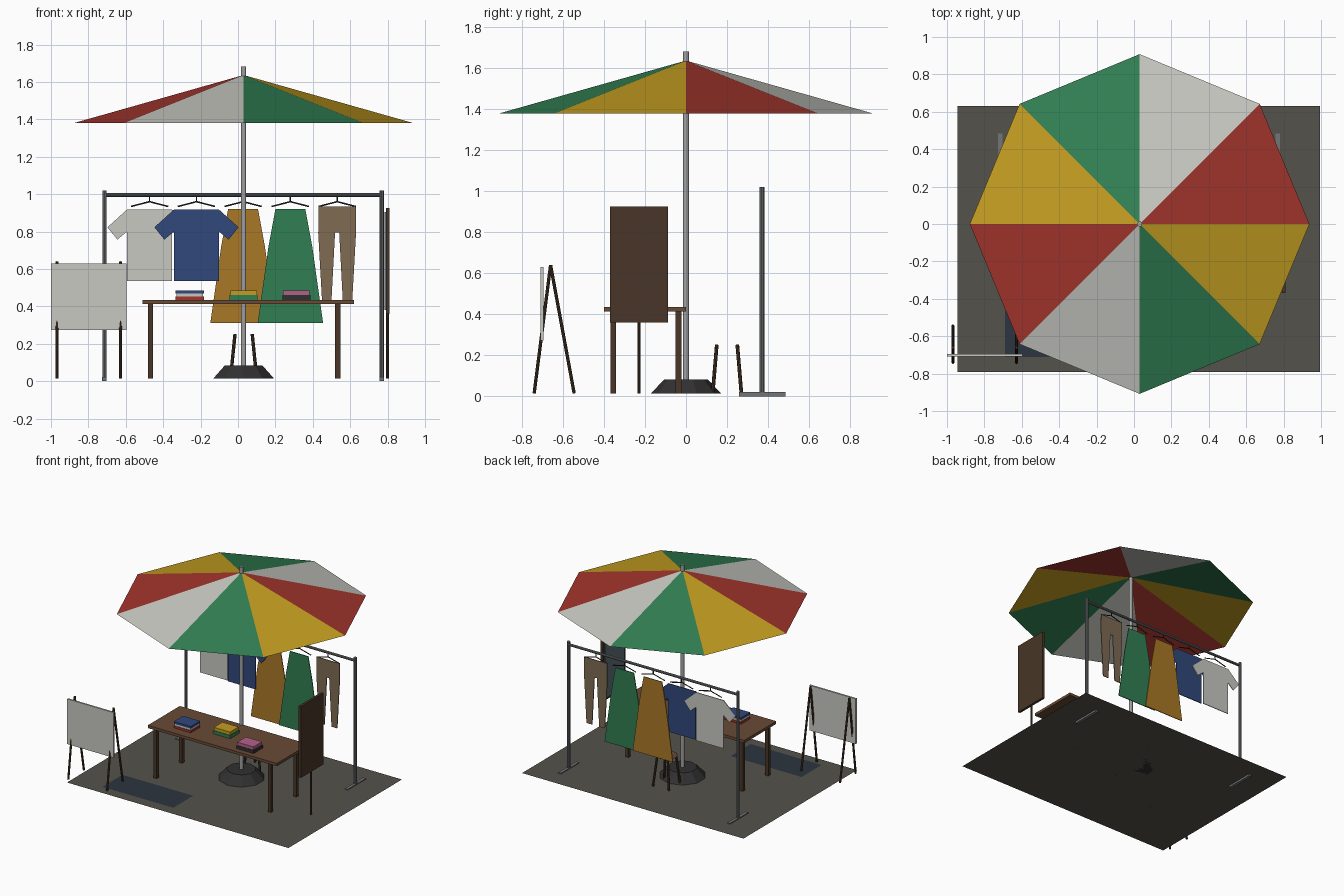
import bpy, bmesh, math
from mathutils import Vector

if "Cube" in bpy.data.objects:
    bpy.data.objects.remove(bpy.data.objects["Cube"])

COLORS = {
    "red": (0.36, 0.035, 0.025), "white": (0.58, 0.58, 0.54), "green": (0.03, 0.21, 0.085),
    "yellow": (0.55, 0.34, 0.015), "ochre": (0.40, 0.19, 0.02), "blue": (0.03, 0.065, 0.2),
    "tan": (0.21, 0.145, 0.085), "wood": (0.14, 0.07, 0.035), "dark_wood": (0.065, 0.036, 0.02),
    "metal": (0.17, 0.18, 0.19), "pole": (0.36, 0.36, 0.36), "black": (0.03, 0.03, 0.03),
    "pink": (0.45, 0.12, 0.25), "mat": (0.09, 0.085, 0.07), "rug": (0.025, 0.035, 0.05),
    "mirror": (0.12, 0.16, 0.19),
}
MATS = {}
for key, rgb in COLORS.items():
    MATS[key] = bpy.data.materials.new(key)
    MATS[key].diffuse_color = (*rgb, 1)

G = 0.015  # ground level


def finish(name, bm, *mats):
    me = bpy.data.meshes.new(name)
    bm.to_mesh(me)
    bm.free()
    for m in mats:
        me.materials.append(MATS[m])
    ob = bpy.data.objects.new(name, me)
    bpy.context.collection.objects.link(ob)
    return ob


def box(name, lo, hi, mat):
    lo, hi = Vector(lo), Vector(hi)
    bm = bmesh.new()
    bmesh.ops.create_cube(bm, size=1)
    bmesh.ops.scale(bm, vec=hi - lo, verts=bm.verts)
    bmesh.ops.translate(bm, vec=(lo + hi) / 2, verts=bm.verts)
    return finish(name, bm, mat)


def rod(name, a, b, r, mat, sides=10, r2=None):
    a, b = Vector(a), Vector(b)
    bm = bmesh.new()
    bmesh.ops.create_cone(bm, cap_ends=True, segments=sides, radius1=r,
                          radius2=r if r2 is None else r2, depth=(b - a).length)
    rot = (b - a).to_track_quat('Z', 'Y').to_matrix()
    bmesh.ops.rotate(bm, matrix=rot, verts=bm.verts)
    bmesh.ops.translate(bm, vec=(a + b) / 2, verts=bm.verts)
    return finish(name, bm, mat)


def plane(name, x0, x1, y0, y1, z, mat):
    bm = bmesh.new()
    bm.faces.new([bm.verts.new(p) for p in
                  ((x0, y0, z), (x1, y0, z), (x1, y1, z), (x0, y1, z))])
    return finish(name, bm, mat)


def garment(name, half, cx, y, mat, t=0.006):
    """Mirror a half profile (x, z) listed top to bottom and give it thickness."""
    pts = half + [(-x, z) for x, z in reversed(half) if x > 0]
    bm = bmesh.new()
    f = bm.faces.new([bm.verts.new((cx + x, y - t / 2, z)) for x, z in pts])
    ext = bmesh.ops.extrude_face_region(bm, geom=[f])
    vs = [v for v in ext["geom"] if isinstance(v, bmesh.types.BMVert)]
    bmesh.ops.translate(bm, vec=(0, t, 0), verts=vs)
    bmesh.ops.recalc_face_normals(bm, faces=bm.faces)
    return finish(name, bm, mat)


# ground mat and small rug
plane("ground_mat", -0.945, 0.995, -0.79, 0.63, G, "mat")
plane("rug", -0.69, -0.07, -0.71, -0.46, G + 0.003, "rug")

# parasol: open eight-panel canopy, pole, weighted base
PX = 0.03
bm = bmesh.new()
apex = bm.verts.new((PX, 0, 1.637))
rim = [bm.verts.new((PX + 0.908 * math.cos(i * math.pi / 4),
                     0.908 * math.sin(i * math.pi / 4), 1.38)) for i in range(8)]
for i in range(8):
    bm.faces.new((apex, rim[i], rim[(i + 1) % 8])).material_index = i % 4
finish("parasol_canopy", bm, "red", "white", "green", "yellow")
rod("parasol_pole", (PX, 0, G), (PX, 0, 1.682), 0.014, "pole", 12)
rod("parasol_base", (PX, 0, G), (PX, 0, 0.083), 0.17, "black", 10, 0.107)

# clothes rack
RY = 0.371
for side, x in (("left", -0.714), ("right", 0.768)):
    rod(f"rack_post_{side}", (x, RY, 0.01), (x, RY, 1.02), 0.012, "metal")
    box(f"rack_foot_{side}", (x - 0.012, 0.258, 0), (x + 0.012, 0.485, 0.022), "metal")
rod("rack_bar", (-0.714, RY, 0.995), (0.768, RY, 0.995), 0.01, "metal")

# garments
shirt = [(0.12, 0.918), (0.225, 0.823), (0.172, 0.757), (0.12, 0.80), (0.12, 0.537)]
dress = [(0.08, 0.92), (0.117, 0.72), (0.175, 0.31)]
trousers = [(0.10, 0.935), (0.101, 0.79), (0.08, 0.417), (0.031, 0.417), (0.011, 0.795)]
hanging = [("white_shirt", shirt, -0.473, 0.375, "white"), ("blue_shirt", shirt, -0.222, 0.366, "blue"),
           ("ochre_dress", dress, 0.027, 0.375, "ochre"), ("green_dress", dress, 0.28, 0.366, "green"),
           ("trousers", trousers, 0.53, 0.371, "tan")]
for name, prof, cx, y, mat in hanging:
    garment(name, prof, cx, y, mat)
    rod(f"{name}_hanger_hook", (cx, RY, 0.96), (cx, RY, 0.995), 0.004, "black", 6)
    for s in (-1, 1):
        rod(f"{name}_hanger_arm", (cx, RY, 0.96), (cx + s * 0.1, RY, 0.934), 0.004, "black", 6)

# table
box("table_top", (-0.51, -0.40, 0.413), (0.62, 0.0, 0.435), "wood")
for x in (-0.468, 0.533):
    for y in (-0.355, -0.036):
        box("table_leg", (x - 0.014, y - 0.014, G), (x + 0.014, y + 0.014, 0.413), "dark_wood")

# folded clothes on the table
for cx, cy, layers in ((-0.258, -0.27, ("red", "white", "blue")),
                       (0.03, -0.19, ("green", "yellow")),
                       (0.312, -0.30, ("black", "pink"))):
    z = 0.435
    h = 0.05 / len(layers)
    for i, mat in enumerate(layers):
        d = 0.004 * (i % 2)
        box(f"folded_{mat}", (cx - 0.075 + d, cy - 0.058 + d, z), (cx + 0.075 - d, cy + 0.058 - d, z + h), mat)
        z += h

# easel with blank board
box("easel_board", (-1.0, -0.708, 0.273), (-0.595, -0.694, 0.63), "white")
for x in (-0.968, -0.628):
    for y in (-0.74, -0.545):
        rod("easel_leg", (x, y, G), (x, -0.66, 0.64), 0.008, "dark_wood", 8)

# standing mirror
box("mirror_frame", (0.79, -0.37, 0.36), (0.81, -0.088, 0.925), "dark_wood")
box("mirror_glass", (0.782, -0.35, 0.38), (0.791, -0.108, 0.905), "mirror")
rod("mirror_leg", (0.80, -0.229, G), (0.80, -0.229, 0.37), 0.008, "dark_wood", 8)

# stool behind the table
SX, SY = 0.03, 0.20
bm = bmesh.new()
bmesh.ops.create_circle(bm, cap_ends=True, segments=12, radius=0.08)
bmesh.ops.translate(bm, vec=(SX, SY, 0.252), verts=bm.verts)
finish("stool_seat", bm, "wood")
for sx in (-1, 1):
    for sy in (-1, 1):
        rod("stool_leg", (SX + sx * 0.07, SY + sy * 0.07, G),
            (SX + sx * 0.046, SY + sy * 0.05, 0.252), 0.009, "dark_wood", 8)

for m in bpy.data.materials:
    if m.users and not m.is_grease_pencil:
        m.use_nodes = True
        m.node_tree.nodes["Principled BSDF"].inputs["Base Color"].default_value = m.diffuse_color
